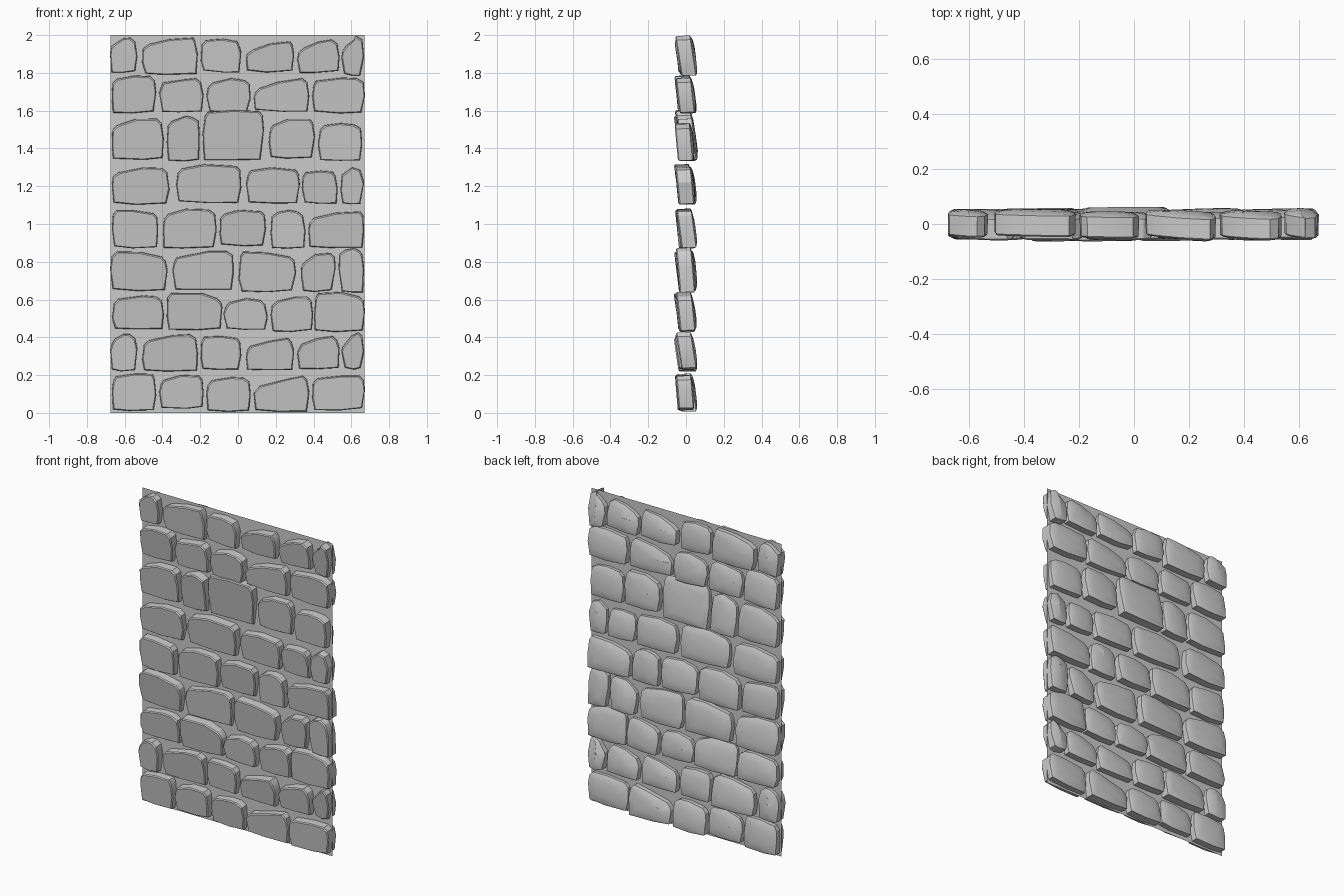
import bpy, bmesh, math, random
from mathutils import Vector

if "Cube" in bpy.data.objects:
    bpy.data.objects.remove(bpy.data.objects["Cube"])

random.seed(7)
R = random.uniform


def make_object(name, bm):
    bmesh.ops.recalc_face_normals(bm, faces=bm.faces)
    me = bpy.data.meshes.new(name)
    bm.to_mesh(me)
    bm.free()
    ob = bpy.data.objects.new(name, me)
    bpy.context.collection.objects.link(ob)
    return ob


# One stone: irregular outline lofted from a flat front to a gently domed back
def stone(bm, xl, xr, zb, tl, tr):
    w, top = xr - xl, max(tl, tr)
    h = top - zb
    xm, zc = (xl + xr) / 2, (zb + top) / 2
    outline = [
        (xl + R(.004, .018), zb + R(0, .012)),
        (xm + R(-.15, .15) * w, zb),
        (xr - R(.004, .022), zb + R(0, .012)),
        (xr, zb + h * R(.4, .65)),
        (xr - R(.004, .014), tr - .022),
        (xr - R(.02, .045), tr),
        (xm + R(-.1, .15) * w, min(2.0, (tl + tr) / 2 + R(.005, .016))),
        (xl + R(.02, .04), tl - .003),
        (xl + R(.002, .012), tl - .028),
        (xl, zb + h * R(.3, .6)),
    ]
    lean, yaw, shift = R(.08, .16), R(-.04, .04), R(-.006, .006)

    def ring(y, inset, drop):
        vs = []
        for x, z in outline:
            d = Vector((xm - x, zc - z))
            x2 = x + math.copysign(min(abs(d.x), inset), d.x)
            z2 = z + math.copysign(min(abs(d.y), inset), d.y)
            z2 = min(2.0, max(.003, z2 - drop))
            vs.append(bm.verts.new(
                (x2, y + shift - lean * (z2 - zc) + yaw * (x2 - xm), z2)))
        return vs

    rings = [ring(-.044, .008, .003), ring(-.038, .003, .002),
             ring(.033, .002, 0), ring(.039, .014, 0), ring(.045, .05, 0)]
    n = len(outline)
    for a, b in zip(rings, rings[1:]):
        for i in range(n):
            j = (i + 1) % n
            bm.faces.new((a[i], a[j], b[j], b[i]))
    bm.faces.new(rings[0])
    c = bm.verts.new((xm, .047 + shift, zc))
    for i in range(n):
        bm.faces.new((rings[-1][i], rings[-1][(i + 1) % n], c))


# One course of stones, each given as left, right, top-left and top-right
def course(name, zb, stones, lift=0):
    bm = bmesh.new()
    for xl, xr, tl, tr in stones:
        stone(bm, xl, xr, zb + lift + R(-.006, .012), tl + lift, tr + lift)
    ob = make_object(name, bm)
    bpy.context.view_layer.objects.active = ob
    ob.select_set(True)
    bpy.ops.object.shade_smooth_by_angle(angle=math.radians(25))
    ob.select_set(False)


# Courses from the ground up; the lowest two repeat at the top
first = [(-.67, -.43, .20, .21), (-.42, -.18, .18, .20), (-.17, .07, .18, .19),
         (.08, .38, .15, .20), (.39, .675, .19, .20)]
second = [(-.68, -.53, .40, .42), (-.51, -.21, .39, .42), (-.20, .02, .41, .40),
          (.04, .30, .36, .40), (.31, .54, .37, .41), (.545, .67, .38, .43)]
course("stone_course_1", .01, first)
course("stone_course_2", .22, second)
course("stone_course_3", .43, [
    (-.67, -.39, .61, .62), (-.38, -.08, .64, .61), (-.08, .16, .59, .60),
    (.17, .40, .60, .62), (.40, .675, .64, .62)])
course("stone_course_4", .64, [
    (-.68, -.37, .86, .83), (-.35, -.02, .83, .86), (0, .31, .86, .83),
    (.33, .52, .81, .85), (.53, .67, .87, .86)])
course("stone_course_5", .87, [
    (-.67, -.42, 1.08, 1.06), (-.40, -.11, 1.06, 1.08), (-.10, .15, 1.06, 1.07),
    (.17, .36, 1.07, 1.07), (.37, .67, 1.04, 1.07)])
course("stone_course_6", 1.10, [
    (-.67, -.36, 1.28, 1.30), (-.33, .02, 1.30, 1.31), (.04, .33, 1.29, 1.29),
    (.335, .53, 1.28, 1.28), (.54, .67, 1.29, 1.29)])
course("stone_course_7", 1.335, [
    (-.67, -.39, 1.53, 1.56), (-.38, -.20, 1.55, 1.57), (-.19, .14, 1.60, 1.60),
    (.16, .41, 1.53, 1.56), (.42, .66, 1.53, 1.53)])
course("stone_course_8", .01, first, 1.575)
course("stone_course_9", .22, second, 1.57)

# Thin mortar sheet running through the middle of the stones
bm = bmesh.new()
bm.faces.new([bm.verts.new(p) for p in
              ((-.675, 0, 0), (.67, 0, 0), (.67, 0, 2), (-.675, 0, 2))])
make_object("mortar_sheet", bm)
